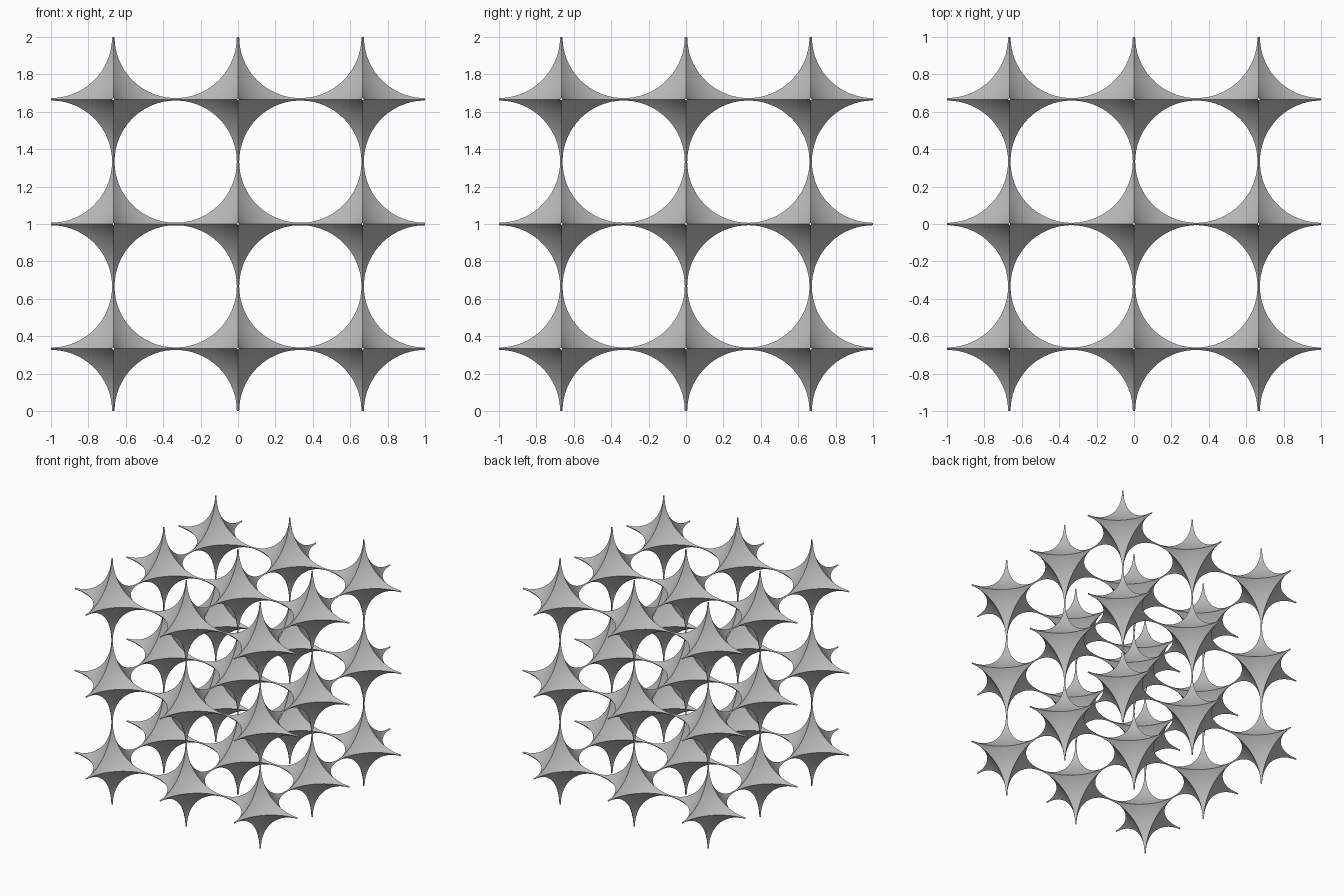
import bpy
import bmesh
from mathutils import Vector

cube = bpy.data.objects.get("Cube")
if cube:
    bpy.data.objects.remove(cube, do_unlink=True)

ARM = 1 / 3        # half the lattice spacing
RADIUS = 0.467     # sphere that scoops out each corner of a cell

grey = bpy.data.materials.new("plain_grey")
grey.use_nodes = True
colour = (0.5, 0.5, 0.5, 1)
grey.diffuse_color = colour
grey.node_tree.nodes["Principled BSDF"].inputs["Base Color"].default_value = colour


def clip(bm, point, normal):
    """Cut the mesh with a plane and drop what lies beyond it."""
    bmesh.ops.bisect_plane(bm, geom=bm.verts[:] + bm.edges[:] + bm.faces[:],
                           plane_co=point, plane_no=normal, dist=1e-6,
                           clear_outer=True)


def star_mesh():
    """Hollow eight-sided star with scooped faces and open arm tips."""
    bm = bmesh.new()
    bmesh.ops.create_icosphere(bm, subdivisions=5, radius=RADIUS)
    corner = Vector((ARM, ARM, ARM))
    bmesh.ops.translate(bm, verts=bm.verts, vec=corner)
    axes = [Vector((1, 0, 0)), Vector((0, 1, 0)), Vector((0, 0, 1))]
    # One scooped face: the sphere inside a single octant of the cell
    for axis in axes:
        clip(bm, corner, axis)
        clip(bm, (0, 0, 0), -axis)
    bmesh.ops.remove_doubles(bm, verts=bm.verts, dist=0.0004)
    # Mirror it into all eight octants
    for name in "XYZ":
        bmesh.ops.mirror(bm, geom=bm.verts[:] + bm.edges[:] + bm.faces[:],
                         axis=name, merge_dist=0.0002)
    # Faces look outwards, ridges between octants stay sharp
    bm.normal_update()
    for face in bm.faces:
        face.smooth = True
        if face.normal.dot(face.calc_center_median()) < 0:
            face.normal_flip()
    bm.normal_update()
    for edge in bm.edges:
        edge.smooth = edge.calc_face_angle(0) < 0.6
    mesh = bpy.data.meshes.new("scooped_star")
    bm.to_mesh(mesh)
    bm.free()
    mesh.materials.append(grey)
    return mesh


# Lattice of stars touching tip to tip
star = star_mesh()
steps = (-1, 0, 1)
for level, k in zip(("bottom", "middle", "top"), steps):
    for row, j in zip(("front", "centre", "back"), steps):
        for side, i in zip(("right", "mid", "left"), steps):
            node = bpy.data.objects.new(f"{level}_{row}_{side}_star", star)
            node.location = (2 * ARM * i, 2 * ARM * j, 1 + 2 * ARM * k)
            bpy.context.collection.objects.link(node)
